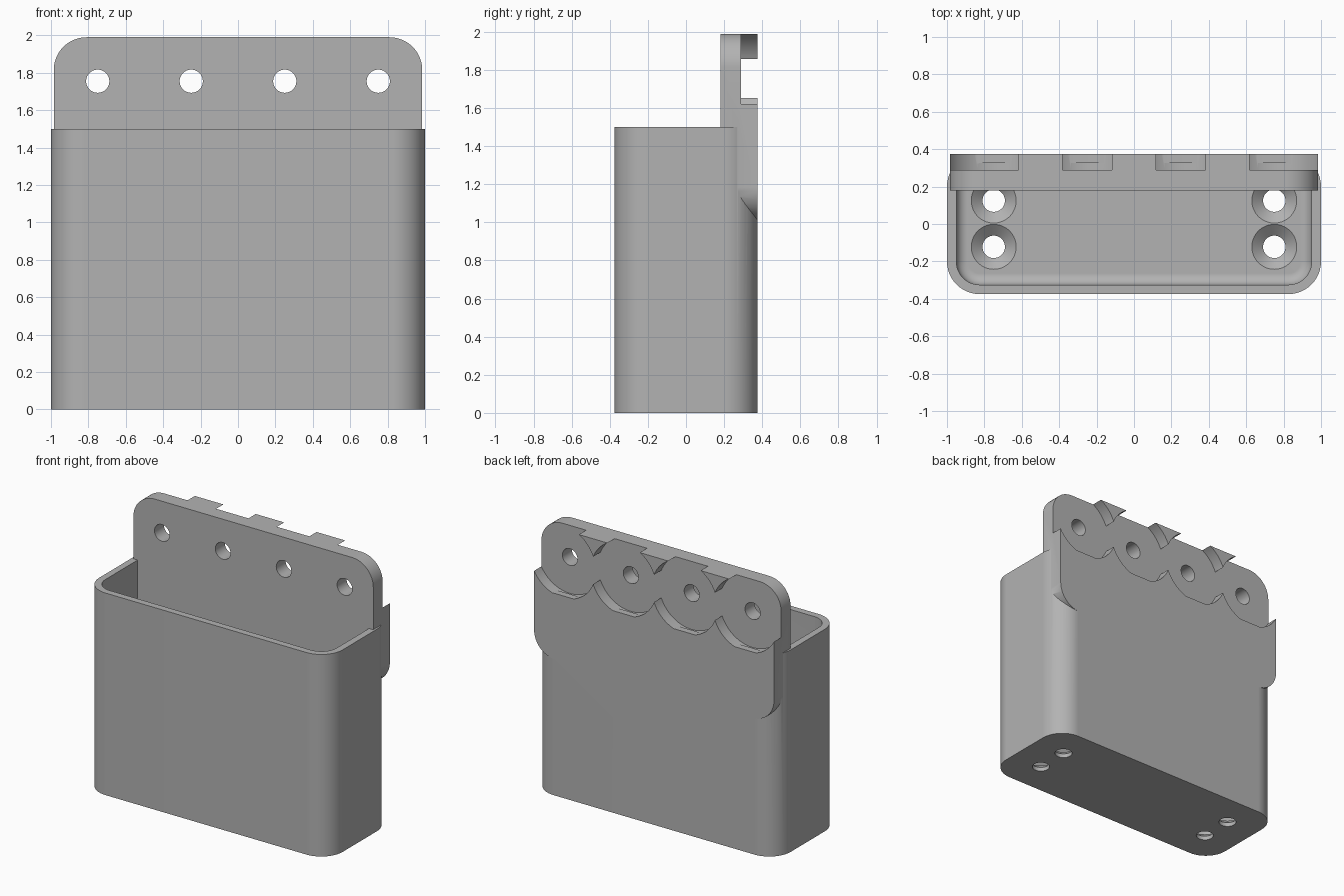
import bpy, bmesh, math
from mathutils import Matrix

if "Cube" in bpy.data.objects:
    bpy.data.objects.remove(bpy.data.objects["Cube"], do_unlink=True)

grey = bpy.data.materials.new("plain grey")
grey.use_nodes = True
colour = (0.45, 0.45, 0.45, 1)
grey.diffuse_color = colour
grey.node_tree.nodes["Principled BSDF"].inputs["Base Color"].default_value = colour

BACK, RIM = 0.375, 1.5
HOLES_X = (-0.75, -0.25, 0.25, 0.75)
HOLE_Z, HOLE_R = 1.755, 0.062


def outline(hx, hy, r, steps=12):
    """Rounded rectangle as a list of points."""
    pts = []
    for q, (sx, sy) in enumerate(((1, 1), (-1, 1), (-1, -1), (1, -1))):
        for i in range(steps + 1):
            a = math.pi / 2 * (q + i / steps)
            pts.append((sx * (hx - r) + r * math.cos(a), sy * (hy - r) + r * math.sin(a)))
    return pts


def circle(x, y, r, n=64):
    return [(x + r * math.cos(2 * math.pi * i / n), y + r * math.sin(2 * math.pi * i / n))
            for i in range(n)]


def loft(name, layers, matrix=Matrix()):
    """Closed solid through matching outlines, given as (points, height)."""
    bm = bmesh.new()
    rings = [[bm.verts.new((x, y, z)) for x, y in pts] for pts, z in layers]
    for a, b in zip(rings, rings[1:]):
        for i in range(len(a)):
            j = (i + 1) % len(a)
            bm.faces.new((a[i], a[j], b[j], b[i]))
    bm.faces.new(rings[0][::-1])
    bm.faces.new(rings[-1])
    bm.transform(matrix)
    bmesh.ops.recalc_face_normals(bm, faces=bm.faces)
    mesh = bpy.data.meshes.new(name)
    bm.to_mesh(mesh)
    bm.free()
    mesh.materials.append(grey)
    obj = bpy.data.objects.new(name, mesh)
    bpy.context.collection.objects.link(obj)
    return obj


def combine(target, other, operation):
    """Apply a boolean and drop the helper."""
    bpy.context.view_layer.objects.active = target
    mod = target.modifiers.new("boolean", 'BOOLEAN')
    mod.operation, mod.object, mod.solver = operation, other, 'EXACT'
    bpy.ops.object.modifier_apply(modifier=mod.name)
    bpy.data.objects.remove(other, do_unlink=True)


# Bin body with rounded vertical corners
body = outline(1, BACK, 0.175)
holder = loft("wall_bin", [(body, 0), (body, RIM)])

# Cavity with a filleted floor edge
floor, fillet, wall = 0.08, 0.06, 0.05
layers = []
for i in range(9):
    a = math.pi / 2 * i / 8
    inset = wall + fillet * (1 - math.sin(a))
    layers.append((outline(1 - inset, BACK - inset, 0.175 - inset),
                   floor + fillet * (1 - math.cos(a))))
layers.append((layers[-1][0], RIM + 0.1))
combine(holder, loft("cavity_cutter", layers), 'DIFFERENCE')

# Countersunk holes in the floor
for x in (-0.75, 0.75):
    for y in (-0.122, 0.125):
        profile = ((0.06, -0.05), (0.06, 0.03), (0.12, floor), (0.12, floor + 0.02))
        cutter = loft("drain_cutter", [(circle(x, y, r), z) for r, z in profile])
        combine(holder, cutter, 'DIFFERENCE')

# Mounting plate, its outline drawn in x and z
upright = Matrix.Rotation(math.pi / 2, 4, 'X')
low, high = 1.01, 1.99
plate_pts = [(x, y + (low + high) / 2) for x, y in outline(0.985, (high - low) / 2, 0.175)]
plate = loft("mounting_plate", [(plate_pts, -BACK), (plate_pts, -0.18)], upright)

# Overlapping round recesses on the back, then screw holes
for x in HOLES_X:
    recess = circle(x, HOLE_Z, 0.27, 96)
    combine(plate, loft("recess_cutter", [(recess, -0.5), (recess, -0.29)], upright), 'DIFFERENCE')
for x in HOLES_X:
    hole = circle(x, HOLE_Z, HOLE_R)
    combine(plate, loft("hole_cutter", [(hole, -0.5), (hole, 0)], upright), 'DIFFERENCE')

combine(holder, plate, 'UNION')

# Smooth rounded surfaces, crisp edges, clean flats
bpy.ops.object.select_all(action='DESELECT')
holder.select_set(True)
bpy.context.view_layer.objects.active = holder
bpy.ops.object.shade_smooth_by_angle(angle=math.radians(30))
normals = holder.modifiers.new("weighted normals", 'WEIGHTED_NORMAL')
normals.keep_sharp = True
